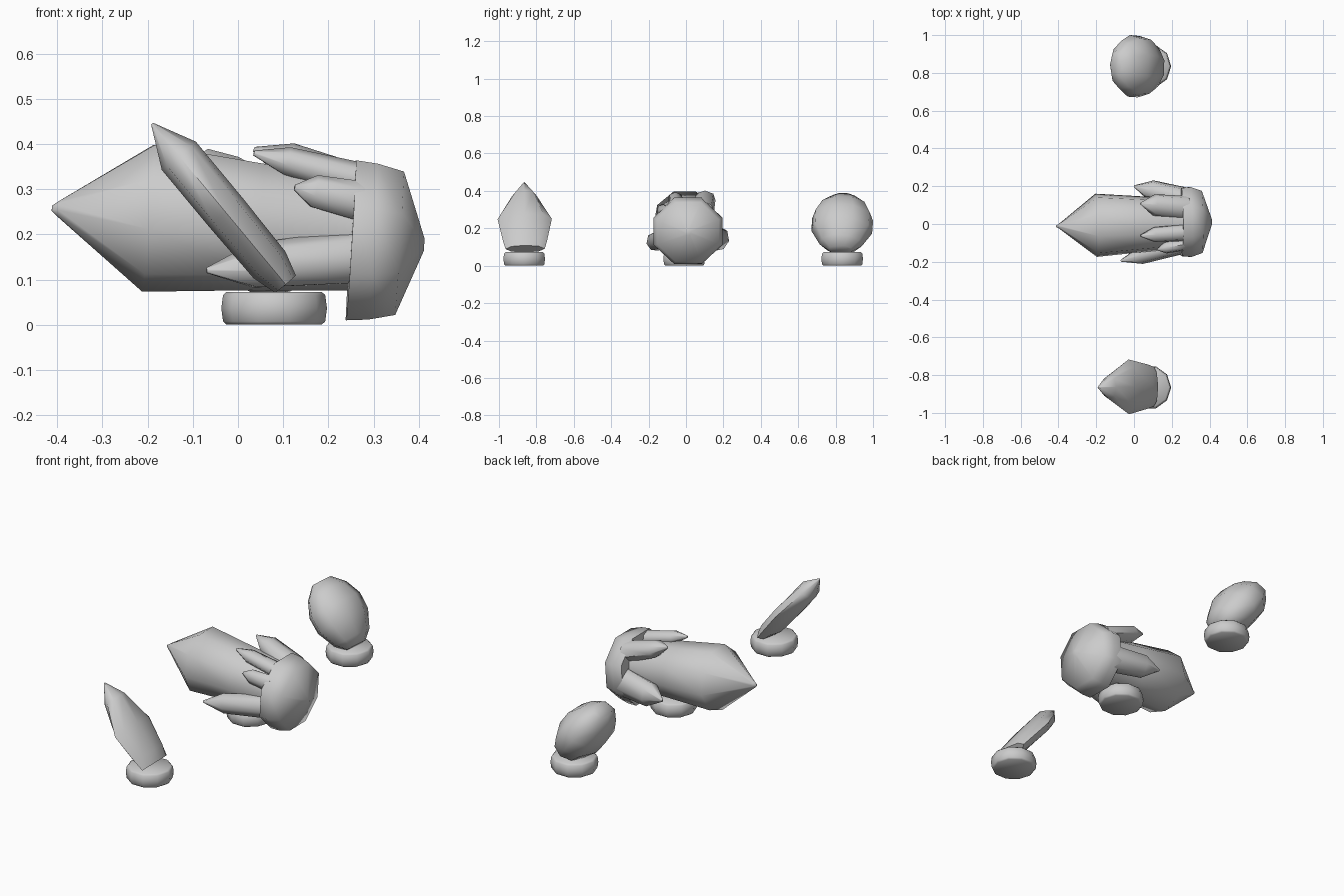
import bpy, math
from mathutils import Vector


def finish(obj, angle):
    bpy.ops.object.select_all(action='DESELECT')
    obj.select_set(True)
    bpy.context.view_layer.objects.active = obj
    bpy.ops.object.shade_smooth_by_angle(angle=math.radians(angle))


def loft(name, start, end, rings, sides=8, phase=0.0, angle=60):
    """Rings are (t along axis, half width, half depth); ends are capped."""
    a, b = Vector(start), Vector(end)
    d = (b - a).normalized()
    u = Vector((0, 1, 0))
    u = (u - d * u.dot(d)).normalized()
    v = d.cross(u)
    verts, faces = [], []
    for t, ru, rv in rings:
        c = a.lerp(b, t)
        for i in range(sides):
            k = 2 * math.pi * (i + phase) / sides
            verts.append(c + u * ru * math.cos(k) + v * rv * math.sin(k))
    for r in range(len(rings) - 1):
        for i in range(sides):
            j = (i + 1) % sides
            p, q = r * sides, (r + 1) * sides
            faces.append((p + i, p + j, q + j, q + i))
    n = (len(rings) - 1) * sides
    faces.append(tuple(reversed(range(sides))))
    faces.append(tuple(range(n, n + sides)))
    me = bpy.data.meshes.new(name)
    me.from_pydata([tuple(p) for p in verts], [], faces)
    me.update()
    obj = bpy.data.objects.new(name, me)
    bpy.context.collection.objects.link(obj)
    finish(obj, angle)
    return obj


# Round pedestals under each crystal
for label, y in (("front", -0.865), ("middle", -0.01), ("rear", 0.835)):
    loft(label + "_base", (0.08, y, 0), (0.08, y, 0.073),
         [(0, 0.105, 0.105), (0.1, 0.113, 0.113), (0.5, 0.117, 0.117),
          (0.9, 0.113, 0.113), (1, 0.105, 0.105)], sides=10, phase=0.5)

# Front flat blade shard
loft("front_shard", (0.105, -0.86, 0.09), (-0.19, -0.865, 0.445),
     [(0, 0.105, 0.03), (0.12, 0.118, 0.046), (0.45, 0.145, 0.049),
      (0.80, 0.065, 0.049), (1, 0.003, 0.003)], sides=8)

# Rear egg-shaped crystal with a blunt tip
loft("rear_crystal", (0.125, 0.825, 0.085), (-0.095, 0.845, 0.365),
     [(0, 0.065, 0.04), (0.12, 0.115, 0.082), (0.38, 0.165, 0.115),
      (0.62, 0.166, 0.117), (0.84, 0.13, 0.085), (1, 0.065, 0.04)],
     sides=9, phase=0.25)

# Main large crystal
loft("main_crystal", (0.30, 0.005, 0.20), (-0.412, -0.012, 0.258),
     [(0, 0.13, 0.125), (0.36, 0.15, 0.145), (0.70, 0.170, 0.168),
      (0.98, 0.012, 0.018), (1, 0.004, 0.006)], sides=9, phase=0.25)

# Rock collar holding the crystal
loft("collar_rock", (0.25, 0.01, 0.187), (0.412, 0.012, 0.177),
     [(0, 0.195, 0.192), (0.3, 0.20, 0.187), (0.66, 0.178, 0.172),
      (1, 0.015, 0.015)], sides=8, phase=0.5, angle=75)

# Small crystals growing from the collar along the main crystal
spikes = [
    ((0.28, -0.10, 0.150), (-0.07, -0.195, 0.120), 0.054, 0.063),
    ((0.27, -0.105, 0.272), (0.125, -0.135, 0.304), 0.036, 0.046),
    ((0.28, -0.045, 0.317), (0.035, -0.062, 0.380), 0.046, 0.040),
    ((0.28, 0.085, 0.295), (0.035, 0.108, 0.388), 0.066, 0.054),
    ((0.30, 0.125, 0.150), (0.00, 0.200, 0.145), 0.064, 0.078),
]
for i, (a, b, w, h) in enumerate(spikes):
    loft(f"small_crystal_{i + 1}", a, b,
         [(0, w, h), (0.70, w * 0.88, h * 0.82), (1, 0.005, 0.006)],
         sides=7, phase=0.25)
